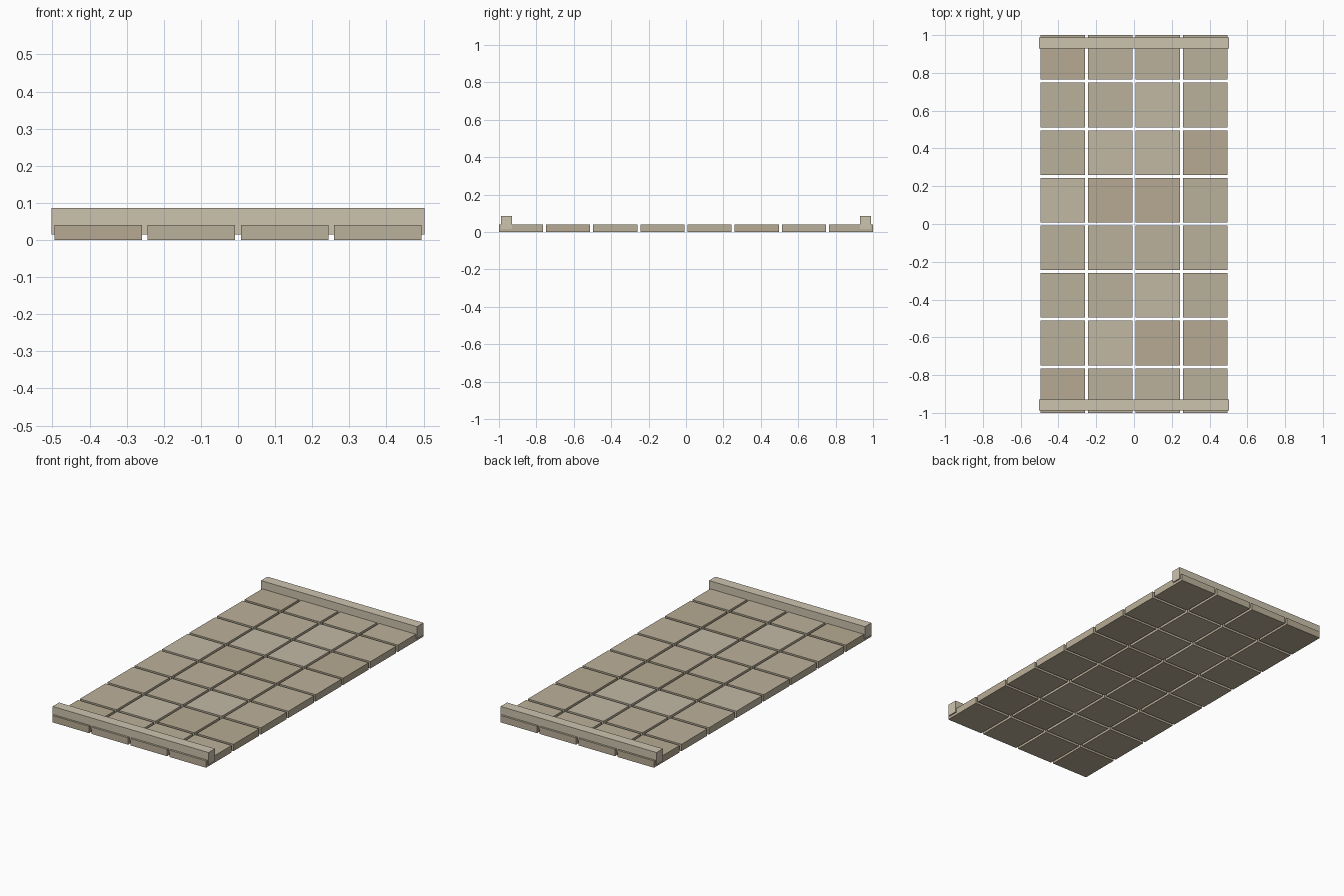
import bpy

if "Cube" in bpy.data.objects:
    bpy.data.objects.remove(bpy.data.objects["Cube"])


def material(name, rgb):
    m = bpy.data.materials.new(name)
    m.diffuse_color = (*rgb, 1.0)
    m.use_nodes = True
    m.node_tree.nodes["Principled BSDF"].inputs["Base Color"].default_value = m.diffuse_color
    return m


def box(name, x, y, z, mat):
    """Box from (min, max) ranges on each axis."""
    bpy.ops.mesh.primitive_cube_add(
        size=1, location=[(a + b) / 2 for a, b in (x, y, z)])
    ob = bpy.context.object
    ob.name = name
    ob.scale = [b - a for a, b in (x, y, z)]
    bpy.ops.object.transform_apply(location=False, rotation=False, scale=True)
    ob.data.materials.append(mat)
    return ob


tones = {
    "D": material("stone_dark", (0.47, 0.40, 0.29)),
    "M": material("stone_mid", (0.50, 0.44, 0.325)),
    "L": material("stone_light", (0.54, 0.48, 0.37)),
}
kerb_mat = material("kerb_stone", (0.61, 0.55, 0.43))

# Paving slabs: 4 columns by 8 rows, front row first
pattern = ["DMMM", "MLDD", "MMLM", "MMMM", "LDDM", "MLLD", "MMLM", "DMMM"]
pitch, half = 0.252, 0.118
for row, line in enumerate(pattern):
    for col, tone in enumerate(line):
        cx, cy = (col - 1.5) * 0.251, (row - 3.5) * pitch
        box(f"slab_{row + 1}_{col + 1}", (cx - half, cx + half),
            (cy - half, cy + half), (0, 0.04), tones[tone])

# Raised kerbs across both ends
for name, y in (("front_kerb", (-0.988, -0.929)), ("back_kerb", (0.929, 0.988))):
    box(name, (-0.502, 0.502), y, (0.015, 0.086), kerb_mat)
